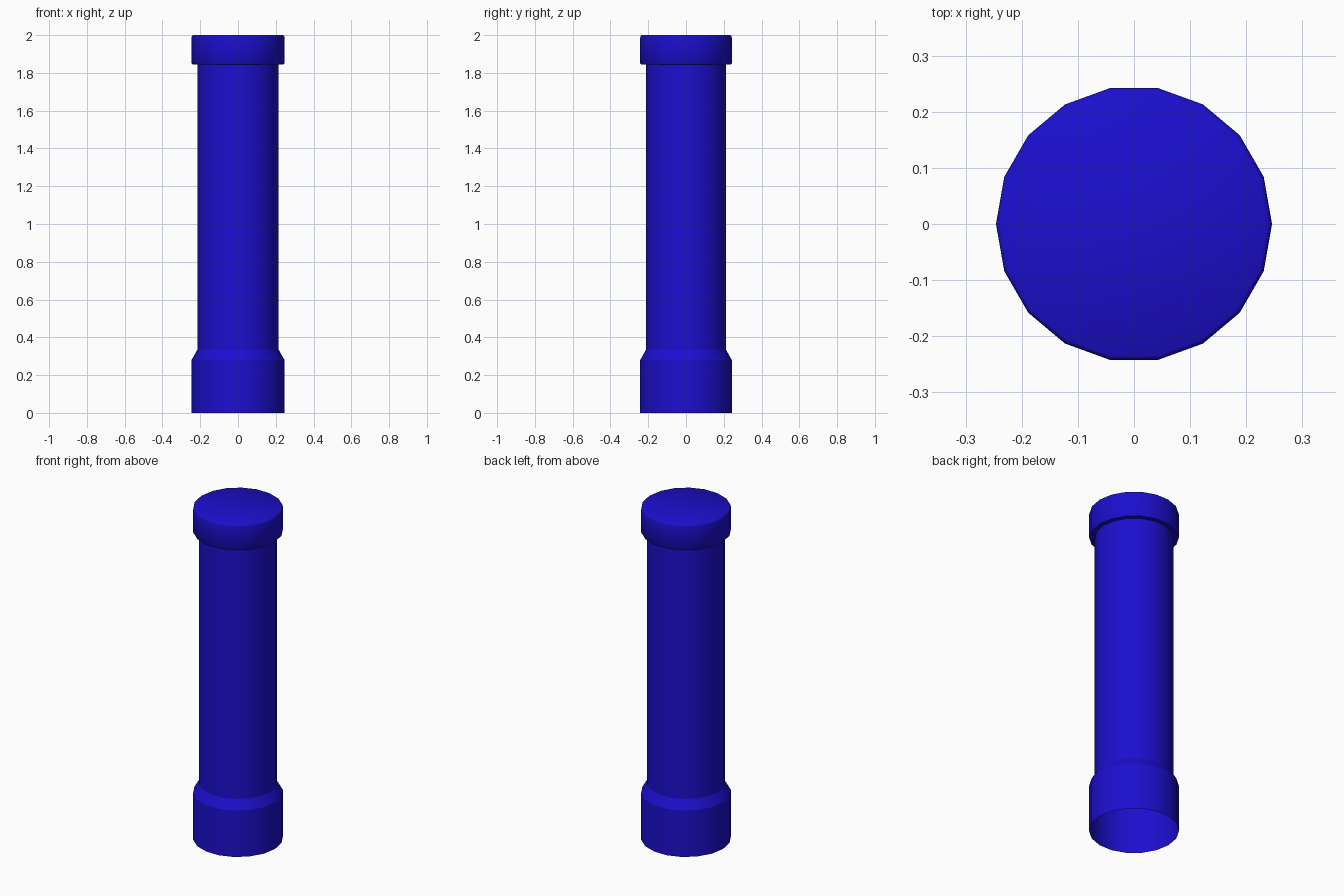
import bpy, bmesh
from math import cos, sin, tau, radians

if "Cube" in bpy.data.objects:
    bpy.data.objects.remove(bpy.data.objects["Cube"])

SIDES = 18

blue = bpy.data.materials.new("blue")
blue.diffuse_color = (0.0115, 0.0045, 0.62, 1)
blue.use_nodes = True
blue.node_tree.nodes["Principled BSDF"].inputs["Base Color"].default_value = blue.diffuse_color


def lathe(name, profile, cap_top=False, smooth=28):
    """Revolve (radius, z) points around z, open unless capped."""
    bm = bmesh.new()
    rings = [[bm.verts.new((r * cos(tau * i / SIDES), r * sin(tau * i / SIDES), z))
              for i in range(SIDES)] for r, z in profile]
    for low, high in zip(rings, rings[1:]):
        for i in range(SIDES):
            j = (i + 1) % SIDES
            bm.faces.new((low[i], low[j], high[j], high[i]))
    if cap_top:
        bm.faces.new(rings[-1])
    mesh = bpy.data.meshes.new(name)
    bm.to_mesh(mesh)
    bm.free()
    mesh.materials.append(blue)
    obj = bpy.data.objects.new(name, mesh)
    bpy.context.collection.objects.link(obj)
    bpy.ops.object.select_all(action='DESELECT')
    obj.select_set(True)
    bpy.context.view_layer.objects.active = obj
    bpy.ops.object.shade_smooth_by_angle(angle=radians(smooth))
    return obj


# Wide foot, hollow and open underneath, with a sloped shoulder
lathe("base_sleeve", [(0.246, 0), (0.246, 0.28), (0.215, 0.335)])

# Plain post
lathe("post_shaft", [(0.215, 0.335), (0.215, 1.845)])

# Overhanging lid with softened rims
lathe("top_cap", [(0.215, 1.845), (0.241, 1.845), (0.246, 1.851),
                  (0.246, 1.988), (0.244, 1.996), (0.238, 2.0)],
      cap_top=True, smooth=50)
